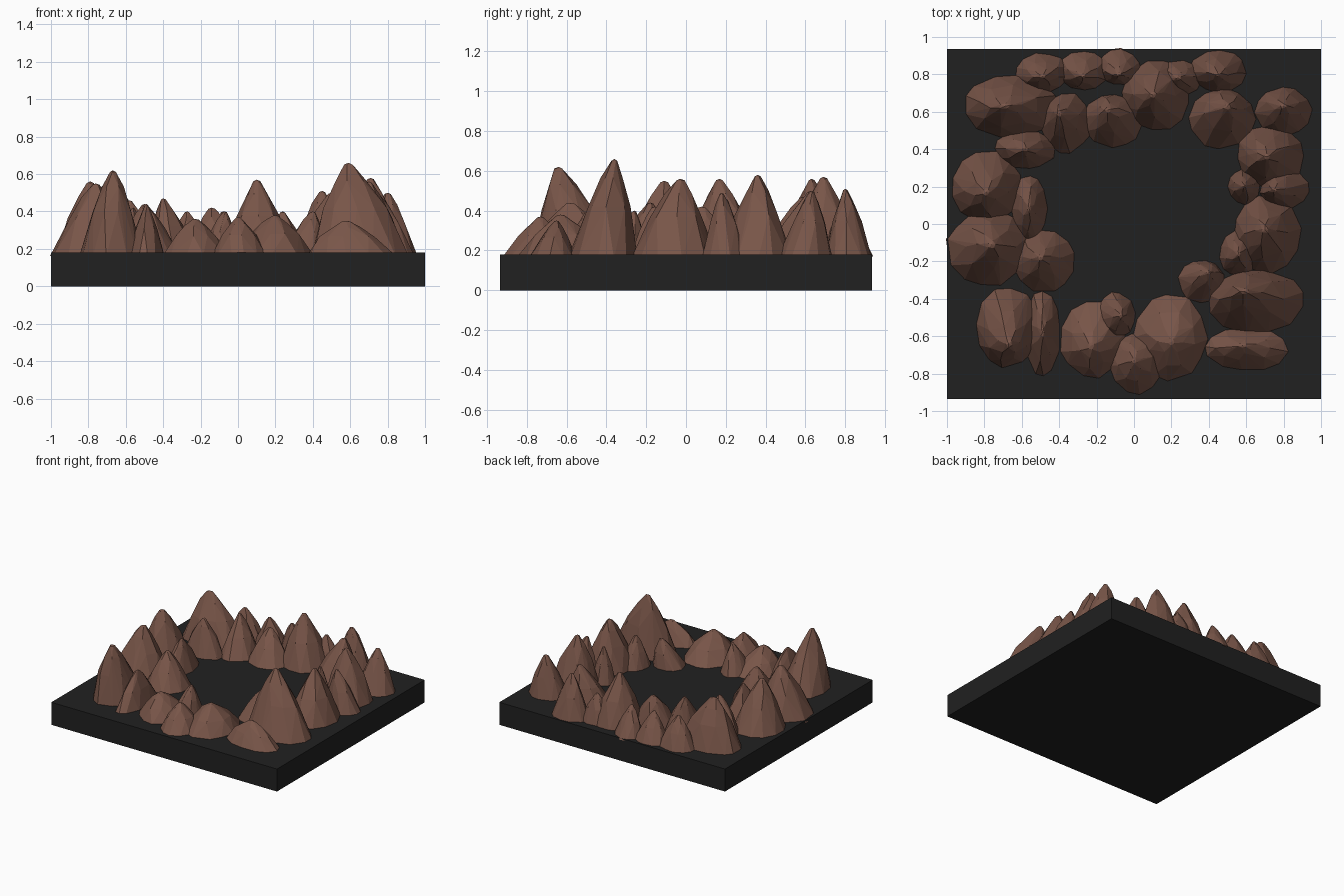
import bpy, bmesh, math, random

random.seed(7)


def material(name, rgb):
    m = bpy.data.materials.new(name)
    m.diffuse_color = (*rgb, 1)
    return m


ROCK = material("rock_brown", (0.19, 0.092, 0.066))
DARK = material("base_dark", (0.015, 0.015, 0.015))
BASE_TOP = 0.18

# Base slab
bpy.ops.mesh.primitive_cube_add(size=1, location=(0, 0, BASE_TOP / 2))
slab = bpy.context.object
slab.name = "base_slab"
slab.scale = (2, 1.87, BASE_TOP)
slab.data.materials.append(DARK)


def rock(name, x, y, rx, ry, peak, dx=0, dy=0, sides=12):
    """Faceted peak: convex hull of shrinking, jittered rings that lean to the summit."""
    bm = bmesh.new()
    turn = random.uniform(0, math.tau)
    rise = peak - BASE_TOP
    # (height fraction, radius fraction, number of points, jitter)
    for h, r, n, j in ((-0.05, 1.0, sides, 0.06), (0.5, 0.62, 8, 0.10),
                       (0.8, 0.33, 6, 0.12), (0.98, 0.1, 5, 0.2)):
        lean = max(h, 0)
        for i in range(n):
            a = turn + math.tau * (i + random.uniform(-0.2, 0.2)) / n
            k = r * random.uniform(1 - j, 1 + j * 0.5)
            z = BASE_TOP + rise * h
            bm.verts.new((x + dx * lean + rx * k * math.cos(a),
                          y + dy * lean + ry * k * math.sin(a), z))
    bm.verts.new((x + dx, y + dy, peak))
    hull = bmesh.ops.convex_hull(bm, input=bm.verts[:])
    loose = {g for g in hull["geom_interior"] if isinstance(g, bmesh.types.BMVert)}
    bmesh.ops.delete(bm, geom=list(loose), context='VERTS')
    bmesh.ops.recalc_face_normals(bm, faces=bm.faces[:])
    me = bpy.data.meshes.new(name)
    bm.to_mesh(me)
    bm.free()
    me.materials.append(ROCK)
    bpy.context.collection.objects.link(bpy.data.objects.new(name, me))


# Rocks along each side: x, y, radius x, radius y, summit height, summit lean x, y
front = [
    (-0.68, -0.55, 0.18, 0.23, 0.62, 0.01, -0.09),
    (-0.49, -0.58, 0.10, 0.24, 0.44),
    (-0.22, -0.61, 0.19, 0.22, 0.36, -0.01, -0.04),
    (-0.10, -0.49, 0.11, 0.13, 0.40, 0.03, 0),
    (0.01, -0.75, 0.15, 0.17, 0.37, -0.01, 0.02),
    (0.19, -0.60, 0.21, 0.24, 0.38, 0.01, -0.03),
    (0.60, -0.67, 0.24, 0.12, 0.35, -0.02, 0.02),
    (0.66, -0.42, 0.27, 0.18, 0.66, -0.07, 0.06),
    (0.36, -0.31, 0.13, 0.12, 0.40, 0.04, 0.05),
]
right = [
    (0.56, -0.16, 0.11, 0.13, 0.42),
    (0.71, -0.06, 0.19, 0.22, 0.56, -0.01, 0.03),
    (0.59, 0.20, 0.09, 0.10, 0.46),
    (0.81, 0.19, 0.14, 0.11, 0.49, -0.06, -0.01),
    (0.73, 0.36, 0.19, 0.18, 0.58, -0.02, 0),
    (0.80, 0.60, 0.16, 0.14, 0.50, 0, 0.03),
]
back = [
    (0.47, 0.56, 0.19, 0.17, 0.50, 0.03, 0.07),
    (0.45, 0.82, 0.16, 0.12, 0.51, 0, -0.02),
    (0.24, 0.78, 0.14, 0.10, 0.40),
    (0.12, 0.69, 0.19, 0.20, 0.57, -0.02, 0),
    (-0.08, 0.84, 0.12, 0.10, 0.40, 0, -0.04),
    (-0.27, 0.82, 0.14, 0.11, 0.40, 0, -0.03),
    (-0.49, 0.81, 0.15, 0.11, 0.42, 0, -0.02),
    (-0.66, 0.63, 0.27, 0.18, 0.56, -0.03, 0),
    (-0.36, 0.54, 0.14, 0.17, 0.47, -0.04, 0.05),
    (-0.11, 0.55, 0.17, 0.15, 0.42, -0.03, 0.06),
]
left = [
    (-0.58, 0.40, 0.17, 0.11, 0.46),
    (-0.79, 0.20, 0.20, 0.20, 0.56, 0, -0.03),
    (-0.56, 0.08, 0.10, 0.19, 0.42),
    (-0.78, -0.13, 0.23, 0.21, 0.55, 0.02, 0.02),
    (-0.48, -0.20, 0.18, 0.17, 0.44, -0.02, 0.02),
]
for side, rocks in (("front", front), ("right", right), ("back", back), ("left", left)):
    for i, spec in enumerate(rocks, 1):
        rock(f"{side}_rock_{i}", *spec)
